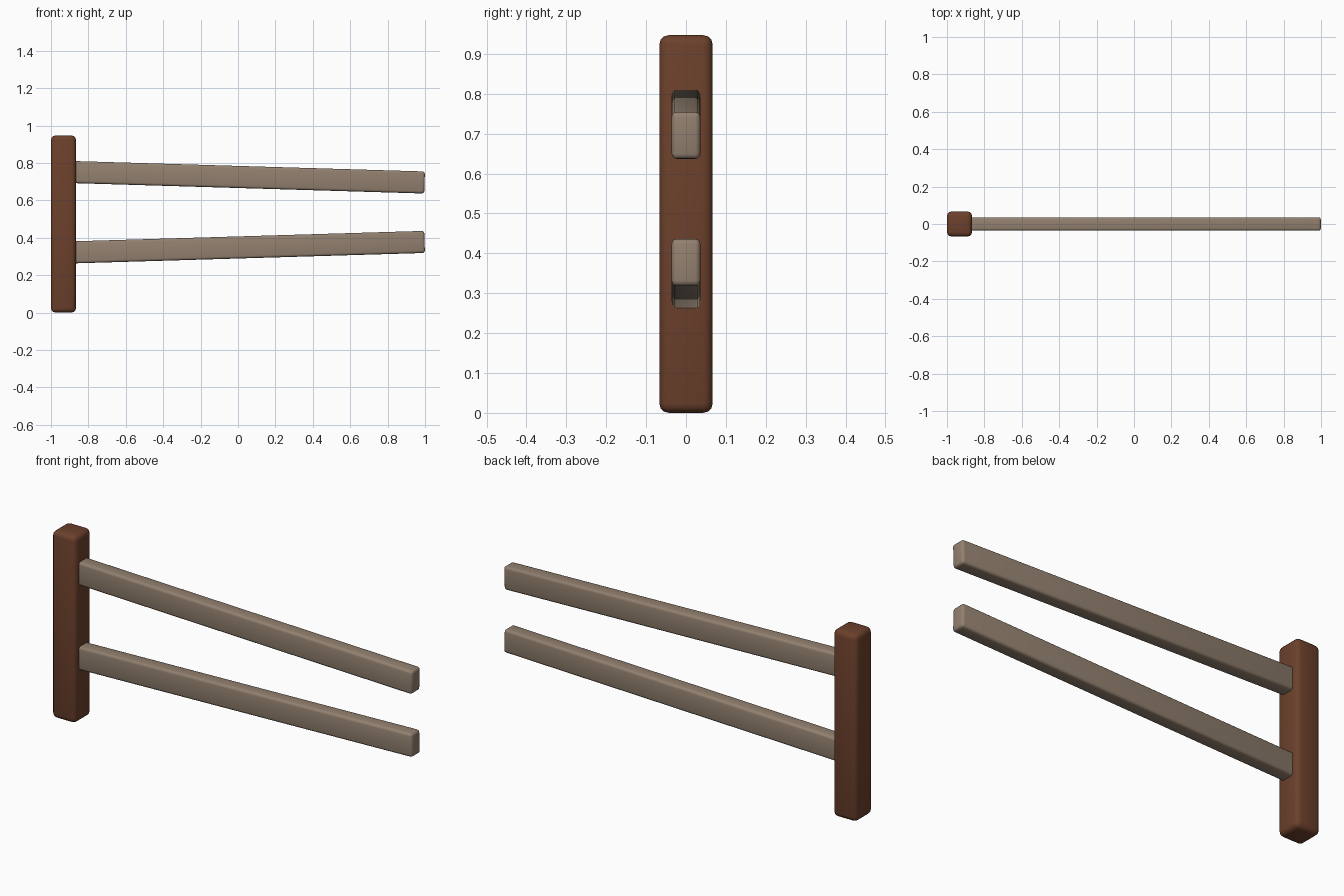
import bpy
import math

default_cube = bpy.data.objects.get("Cube")
if default_cube:
    bpy.data.objects.remove(default_cube, do_unlink=True)


def make_material(name, rgb):
    mat = bpy.data.materials.new(name)
    mat.use_nodes = True
    color = (*rgb, 1.0)
    mat.diffuse_color = color
    mat.node_tree.nodes["Principled BSDF"].inputs["Base Color"].default_value = color
    return mat


def rounded_beam(name, center, size, mat, bevel, tilt=0.0):
    """Box with softened edges, tilted about the y axis."""
    bpy.ops.mesh.primitive_cube_add(size=1, location=center)
    beam = bpy.context.object
    beam.name = name
    beam.scale = size
    bpy.ops.object.transform_apply(location=False, rotation=False, scale=True)
    beam.rotation_euler.y = tilt
    beam.data.materials.append(mat)
    mod = beam.modifiers.new("Rounded edges", 'BEVEL')
    mod.width = bevel
    mod.segments = 3
    bpy.ops.object.modifier_apply(modifier=mod.name)
    bpy.ops.object.shade_smooth_by_angle(angle=math.radians(40))
    return beam


post_brown = make_material("post brown", (0.15, 0.052, 0.025))
rail_tan = make_material("weathered tan", (0.29, 0.218, 0.16))

# Upright post
POST_W, POST_H = 0.134, 0.947
post_x = -1 + POST_W / 2
rounded_beam("post", (post_x, 0, POST_H / 2), (POST_W, POST_W, POST_H),
             post_brown, 0.024)

# Two rails, rooted inside the post and converging toward the free end
rail_start, rail_end = post_x, 0.998
rail_x = (rail_start + rail_end) / 2
for name, z, side in (("upper_rail", 0.724, 1), ("lower_rail", 0.349, -1)):
    rounded_beam(name, (rail_x, 0, z), (rail_end - rail_start, 0.072, 0.118),
                 rail_tan, 0.013, side * math.radians(1.7))
